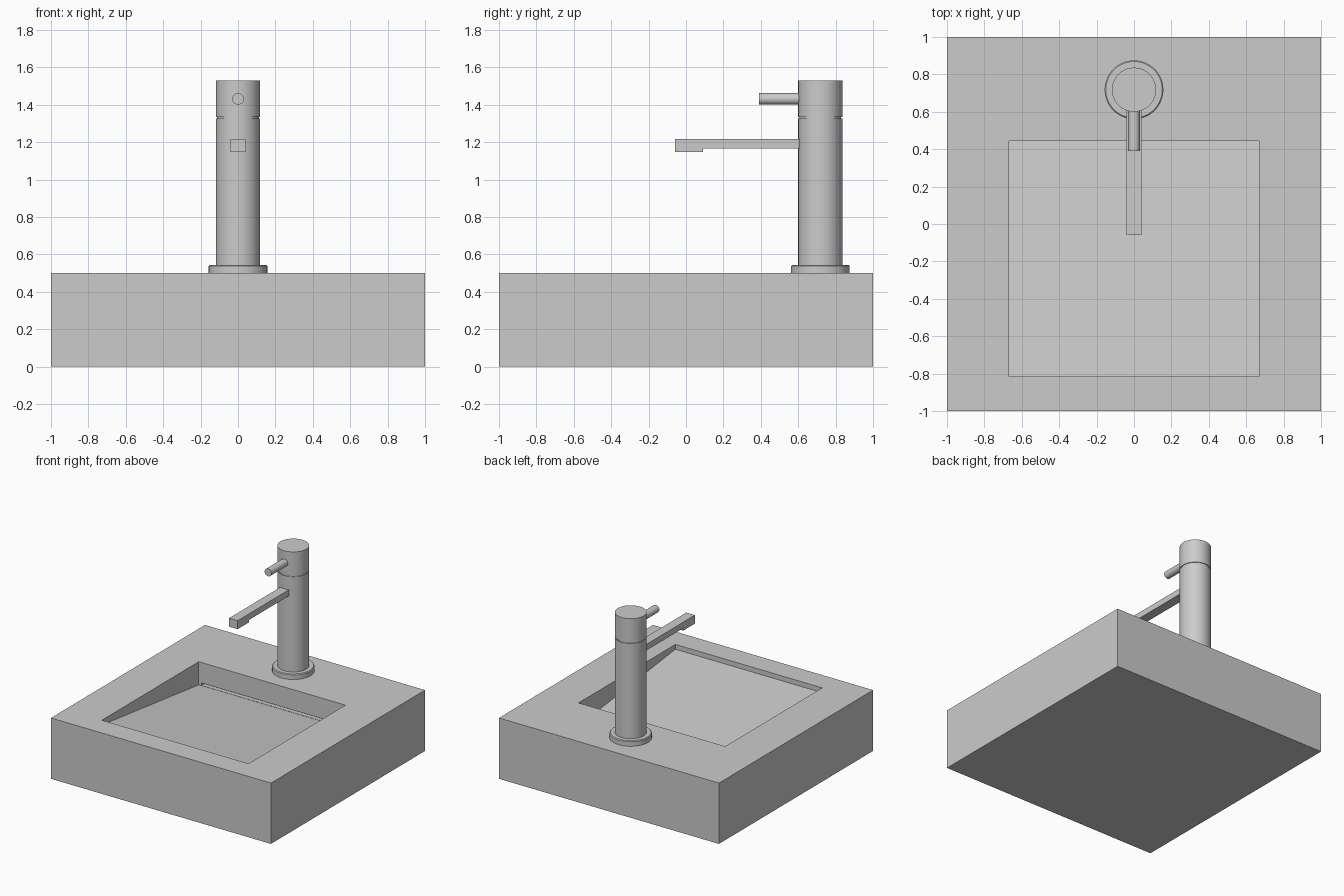
import bpy, bmesh, math

if "Cube" in bpy.data.objects:
    bpy.data.objects.remove(bpy.data.objects["Cube"])

TAP_Y = 0.718


def finish(name, bm):
    bmesh.ops.recalc_face_normals(bm, faces=bm.faces)
    mesh = bpy.data.meshes.new(name)
    bm.to_mesh(mesh)
    bm.free()
    obj = bpy.data.objects.new(name, mesh)
    bpy.context.collection.objects.link(obj)
    return obj


def extrude_x(name, profile, half_width):
    """Closed (y, z) profile extruded symmetrically along x."""
    bm = bmesh.new()
    face = bm.faces.new([bm.verts.new((-half_width, y, z)) for y, z in profile])
    ext = bmesh.ops.extrude_face_region(bm, geom=[face])["geom"]
    bmesh.ops.translate(bm, vec=(2 * half_width, 0, 0),
                        verts=[v for v in ext if isinstance(v, bmesh.types.BMVert)])
    return finish(name, bm)


def box_profile(y0, y1, z0, z1):
    return [(y0, z0), (y1, z0), (y1, z1), (y0, z1)]


def smooth(obj):
    bpy.ops.object.select_all(action='DESELECT')
    obj.select_set(True)
    bpy.context.view_layer.objects.active = obj
    bpy.ops.object.shade_smooth_by_angle(angle=math.radians(30))


def lathe(name, profile, sides=64):
    """(radius, z) profile revolved about the tap axis."""
    bm = bmesh.new()
    rings = []
    for r, z in profile:
        rings.append([bm.verts.new((r * math.cos(2 * math.pi * i / sides),
                                    TAP_Y + r * math.sin(2 * math.pi * i / sides), z))
                      for i in range(sides)])
    for a, b in zip(rings, rings[1:]):
        for i in range(sides):
            j = (i + 1) % sides
            bm.faces.new((a[i], a[j], b[j], b[i]))
    bm.faces.new(rings[0])
    bm.faces.new(rings[-1])
    obj = finish(name, bm)
    smooth(obj)
    return obj


# Basin block with a sloping bowl and a drain slot under the back wall
basin = extrude_x("basin", box_profile(-1, 1, 0, 0.5), 1)
bowl = extrude_x("bowl_cutter", [(-0.815, 0.46), (0.443, 0.31), (0.443, 0.6), (-0.815, 0.6)], 0.667)
slot = extrude_x("slot_cutter", box_profile(0.43, 0.50, 0.312, 0.332), 0.64)
for cutter in (bowl, slot):
    mod = basin.modifiers.new(cutter.name, 'BOOLEAN')
    mod.operation = 'DIFFERENCE'
    mod.solver = 'EXACT'
    mod.object = cutter
    bpy.context.view_layer.objects.active = basin
    bpy.ops.object.modifier_apply(modifier=mod.name)
for cutter in (bowl, slot):
    bpy.data.objects.remove(cutter)

# Tap body: flange, column, shadow groove and rotating cap
lathe("tap_flange", [(0.157, 0.5), (0.157, 0.538), (0.151, 0.544), (0.1, 0.544)])
lathe("tap_column", [(0.118, 0.5), (0.118, 1.326), (0.112, 1.326), (0.112, 1.334),
                     (0.118, 1.334), (0.118, 1.53)])

# Spout with a dropped outlet at the tip
extrude_x("spout", [(-0.06, 1.148), (0.09, 1.148), (0.09, 1.168), (0.65, 1.168),
                    (0.65, 1.218), (-0.06, 1.218)], 0.039)

# Lever rod
bpy.ops.mesh.primitive_cylinder_add(vertices=32, radius=0.031, depth=0.26,
                                    location=(0, 0.52, 1.432),
                                    rotation=(math.pi / 2, 0, 0))
lever = bpy.context.object
lever.name = "lever"
smooth(lever)
